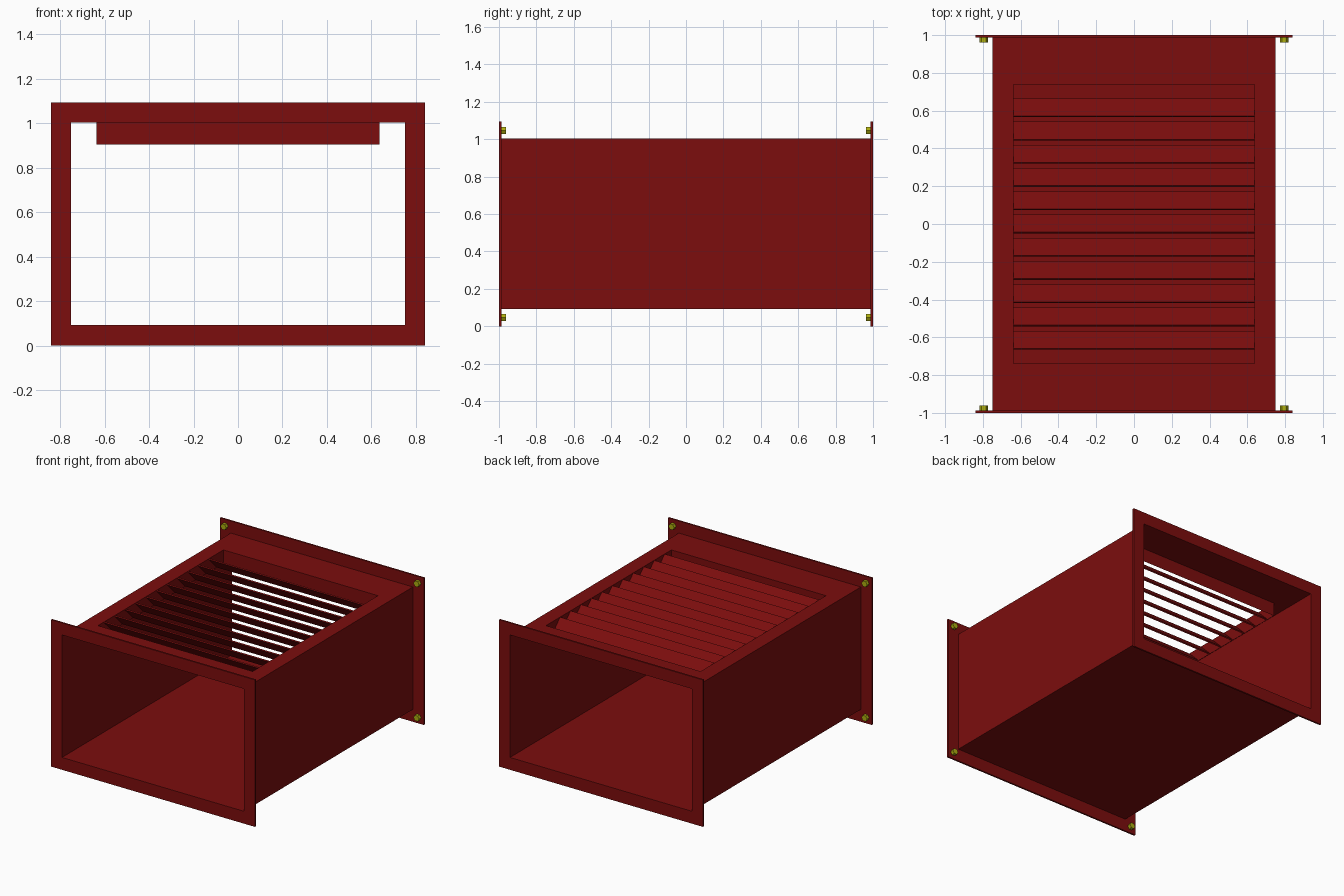
import bpy, bmesh
from math import radians
from mathutils import Matrix

if "Cube" in bpy.data.objects:
    bpy.data.objects.remove(bpy.data.objects["Cube"])


def material(name, rgb):
    m = bpy.data.materials.new(name)
    m.diffuse_color = (*rgb, 1)
    m.use_nodes = True
    m.node_tree.nodes["Principled BSDF"].inputs["Base Color"].default_value = m.diffuse_color
    return m


RED = material("red_paint", (0.2, 0.004, 0.004))
BRASS = material("yellow_bolt", (0.42, 0.42, 0.005))

W, Z0, Z1 = 0.75, 0.092, 1.004      # duct half width, floor, roof
FW, FZ = 0.84, 1.094                # flange half width, height
T = 0.013                           # flange thickness
OX, OY, LIP = 0.637, 0.738, 0.1     # vent opening half sizes, collar depth


def finish(name, bm, mat, normals=True):
    if normals:
        bmesh.ops.recalc_face_normals(bm, faces=bm.faces)
    me = bpy.data.meshes.new(name)
    bm.to_mesh(me)
    bm.free()
    me.materials.append(mat)
    ob = bpy.data.objects.new(name, me)
    bpy.context.collection.objects.link(ob)
    return ob


def bridge(bm, loop_a, loop_b):
    n = len(loop_a)
    for i in range(n):
        j = (i + 1) % n
        bm.faces.new((loop_a[i], loop_a[j], loop_b[j], loop_b[i]))


def loop(bm, pts):
    return [bm.verts.new(p) for p in pts]


def rect(a, b0, b1):
    return [(-a, b0), (a, b0), (a, b1), (-a, b1)]


# Sheet metal duct: floor, sides, and roof with a vent opening and collar
bm = bmesh.new()
Y = 1 - T
front = loop(bm, [(x, -Y, z) for x, z in rect(W, Z0, Z1)])
back = loop(bm, [(x, Y, z) for x, z in rect(W, Z0, Z1)])
for i in range(3):
    if i != 2:
        bm.faces.new((front[i], front[i + 1], back[i + 1], back[i]))
bm.faces.new((front[3], front[0], back[0], back[3]))
rim = loop(bm, [(x, y, Z1) for x, y in rect(OX, -OY, OY)])
drop = loop(bm, [(x, y, Z1 - LIP) for x, y in rect(OX, -OY, OY)])
bridge(bm, [front[3], front[2], back[2], back[3]], rim)
bridge(bm, rim, drop)
finish("duct_body", bm, RED)

# End flanges
for name, s in (("front_flange", -1), ("back_flange", 1)):
    bm = bmesh.new()
    rings = []
    for y in (s, s * (1 - T)):
        for a, b, c in ((FW, 0, FZ), (W, Z0, Z1)):
            rings.append(loop(bm, [(x, y, z) for x, z in rect(a, b, c)]))
    oa, ia, ob_, ib = rings
    for p, q in ((oa, ia), (ia, ib), (ib, ob_), (ob_, oa)):
        bridge(bm, p, q)
    finish(name, bm, RED)

# Louvre slats, high at the front edge and low at the back
N = 11
for i in range(N):
    y = -OY + 2 * OY * (i + 1) / (N + 1)
    bm = bmesh.new()
    bmesh.ops.create_cube(bm, size=1, matrix=(
        Matrix.Translation((0, y, Z1 - LIP / 2))
        @ Matrix.Rotation(radians(-45), 4, 'X')
        @ Matrix.Diagonal((2 * OX, 0.132, 0.009, 1))))
    finish(f"louvre_slat_{i + 1}", bm, RED)

# Hex bolt heads on the inner faces of the flanges
for sy in (-1, 1):
    for sx in (-1, 1):
        for z in (0.047, FZ - 0.047):
            bm = bmesh.new()
            bmesh.ops.create_cone(
                bm, cap_ends=True, segments=6, radius1=0.023, radius2=0.023, depth=0.026,
                matrix=Matrix.Translation((sx * 0.795, sy * 0.975, z))
                @ Matrix.Rotation(radians(90), 4, 'X') @ Matrix.Rotation(radians(30), 4, 'Z'))
            finish("bolt", bm, BRASS)
